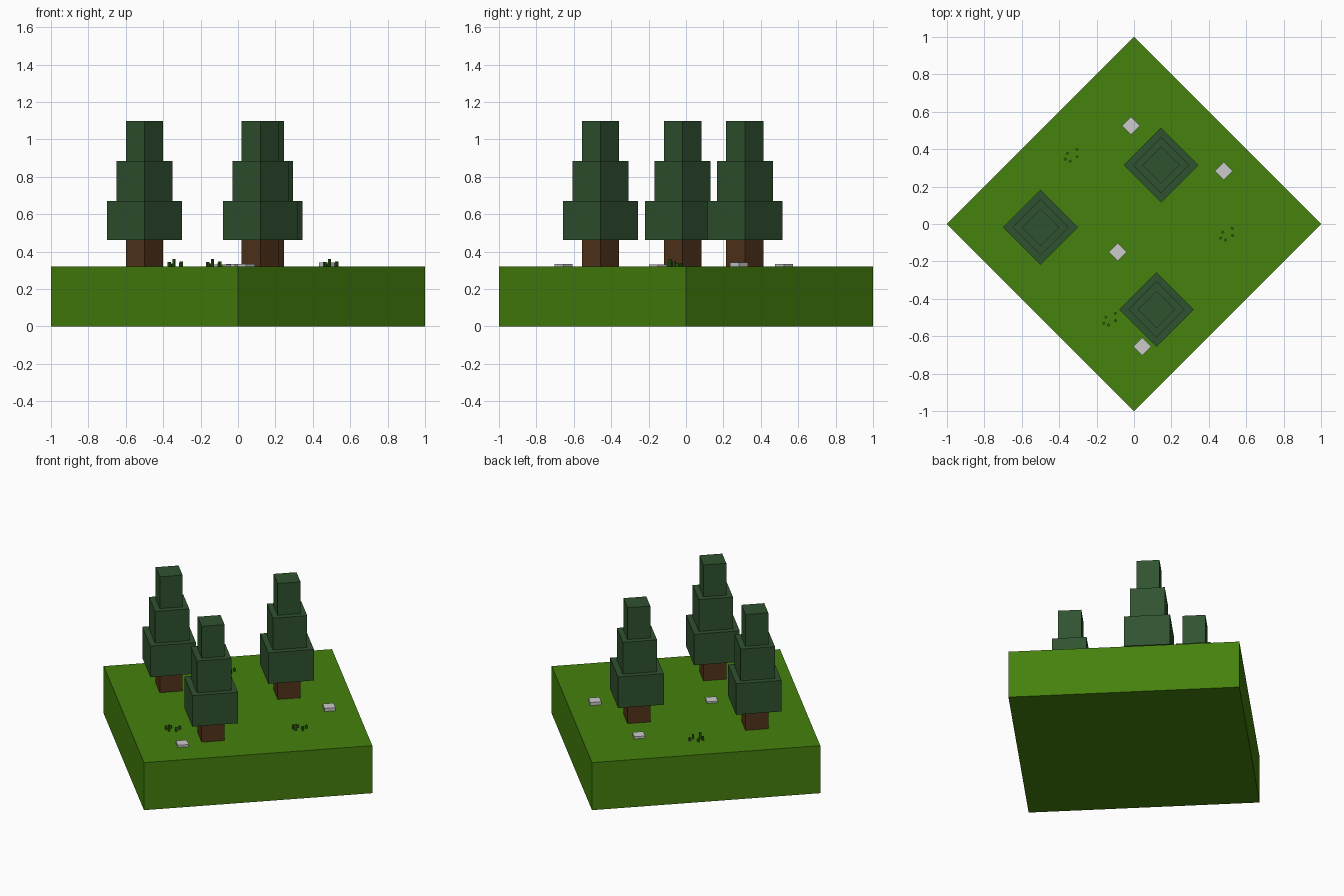
import bpy, bmesh
from mathutils import Matrix

if "Cube" in bpy.data.objects:
    bpy.data.objects.remove(bpy.data.objects["Cube"])


def material(name, rgb):
    m = bpy.data.materials.new(name)
    m.diffuse_color = (*rgb, 1)
    m.use_nodes = True
    m.node_tree.nodes["Principled BSDF"].inputs["Base Color"].default_value = m.diffuse_color
    return m


GRASS = material("grass", (0.06, 0.22, 0.004))
BLADE = material("blade", (0.03, 0.12, 0.006))
LEAF = material("leaf", (0.03, 0.085, 0.03))
BARK = material("bark", (0.085, 0.035, 0.011))


def blocks(name, parts, mat=None):
    """One object made of diamond-turned square blocks (x, y, half diagonal, z0, z1)."""
    bm = bmesh.new()
    for x, y, r, z0, z1 in parts:
        bmesh.ops.create_cone(bm, cap_ends=True, segments=4, radius1=r, radius2=r,
                              depth=z1 - z0,
                              matrix=Matrix.Translation((x, y, (z0 + z1) / 2)))
    mesh = bpy.data.meshes.new(name)
    bm.to_mesh(mesh)
    bm.free()
    if mat:
        mesh.materials.append(mat)
    obj = bpy.data.objects.new(name, mesh)
    bpy.context.collection.objects.link(obj)


TOP = 0.32

# Ground slab
blocks("ground", [(0, 0, 1, 0, TOP)], GRASS)

# Trees: trunk plus three stacked foliage tiers
tiers = [(0.2, 0.463, 0.672), (0.15, 0.672, 0.886), (0.1, 0.886, 1.1)]
for i, (x, y) in enumerate([(-0.5, -0.018), (0.145, 0.315), (0.12, -0.457)], 1):
    blocks(f"trunk_{i}", [(x, y, 0.1, TOP, 0.463)], BARK)
    blocks(f"foliage_{i}", [(x, y, *t) for t in tiers], LEAF)

# Flat stones
stones = [(-0.016, 0.525, 0.335), (0.48, 0.284, 0.341),
          (-0.086, -0.15, 0.331), (0.044, -0.655, 0.335)]
for i, (x, y, top) in enumerate(stones, 1):
    blocks(f"stone_{i}", [(x, y, 0.048, TOP, top)])

# Grass tufts of five blades
blades = [(-0.03, -0.02, 0.345), (-0.004, -0.03, 0.36), (0.034, -0.006, 0.347),
          (-0.018, 0.012, 0.337), (0.032, 0.032, 0.34)]
for i, (x, y) in enumerate([(-0.338, 0.366), (0.493, -0.056), (-0.132, -0.51)], 1):
    blocks(f"grass_tuft_{i}",
           [(x + dx, y + dy, 0.009, TOP, top) for dx, dy, top in blades], BLADE)
